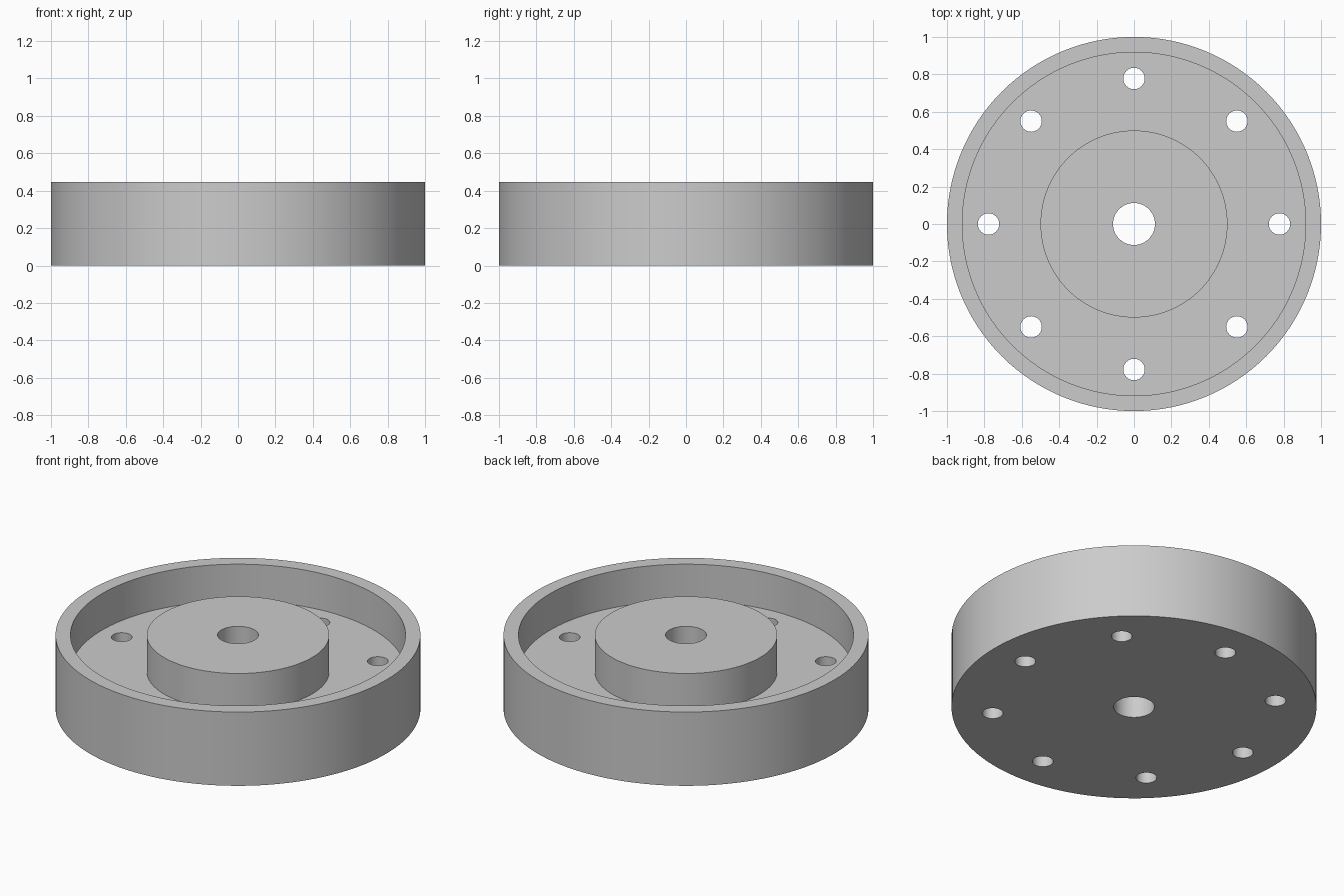
import bpy
import bmesh
from math import cos, sin, pi, radians
from mathutils import Matrix, Vector

cube = bpy.data.objects.get("Cube")
if cube:
    bpy.data.objects.remove(cube, do_unlink=True)

HEIGHT, FLOOR = 0.446, 0.225
OUTER, INNER, HUB, BORE = 1.0, 0.918, 0.5, 0.112
BOLT_CIRCLE, BOLT_RADIUS, BOLTS = 0.778, 0.057, 8
SEGMENTS = 128

grey = bpy.data.materials.new("plain_grey")
grey.use_nodes = True
colour = (0.6, 0.6, 0.6, 1)
grey.diffuse_color = colour
grey.node_tree.nodes["Principled BSDF"].inputs["Base Color"].default_value = colour


def add_object(name, bm):
    bmesh.ops.recalc_face_normals(bm, faces=bm.faces)
    mesh = bpy.data.meshes.new(name)
    bm.to_mesh(mesh)
    bm.free()
    mesh.materials.append(grey)
    obj = bpy.data.objects.new(name, mesh)
    bpy.context.collection.objects.link(obj)
    return obj


# Flanged body: one closed profile turned about z (base, rim, recess, hub, bore)
profile = [(BORE, 0), (OUTER, 0), (OUTER, HEIGHT), (INNER, HEIGHT),
           (INNER, FLOOR), (HUB, FLOOR), (HUB, HEIGHT), (BORE, HEIGHT)]
bm = bmesh.new()
ring = [bm.verts.new((r, 0, z)) for r, z in profile]
edges = [bm.edges.new((a, b)) for a, b in zip(ring, ring[1:] + ring[:1])]
bmesh.ops.spin(bm, geom=ring + edges, cent=(0, 0, 0), axis=(0, 0, 1),
               angle=2 * pi, steps=SEGMENTS, use_merge=True)
bmesh.ops.remove_doubles(bm, verts=bm.verts, dist=0.0001)
body = add_object("flanged_body", bm)

# Bolt holes: a ring of cylinders cut through the floor
bm = bmesh.new()
for i in range(BOLTS):
    a = 2 * pi * i / BOLTS
    place = Vector((BOLT_CIRCLE * cos(a), BOLT_CIRCLE * sin(a), FLOOR / 2))
    bmesh.ops.create_cone(bm, cap_ends=True, segments=48, radius1=BOLT_RADIUS,
                          radius2=BOLT_RADIUS, depth=FLOOR * 1.5,
                          matrix=Matrix.Translation(place))
cutter = add_object("bolt_hole_cutter", bm)
cutter.hide_render = True

cut = body.modifiers.new("bolt_holes", 'BOOLEAN')
cut.operation = 'DIFFERENCE'
cut.solver = 'EXACT'
cut.object = cutter

bpy.ops.object.select_all(action='DESELECT')
body.select_set(True)
bpy.context.view_layer.objects.active = body
bpy.ops.object.modifier_apply(modifier=cut.name)
bpy.data.objects.remove(cutter, do_unlink=True)
bpy.ops.object.shade_smooth_by_angle(angle=radians(30))
